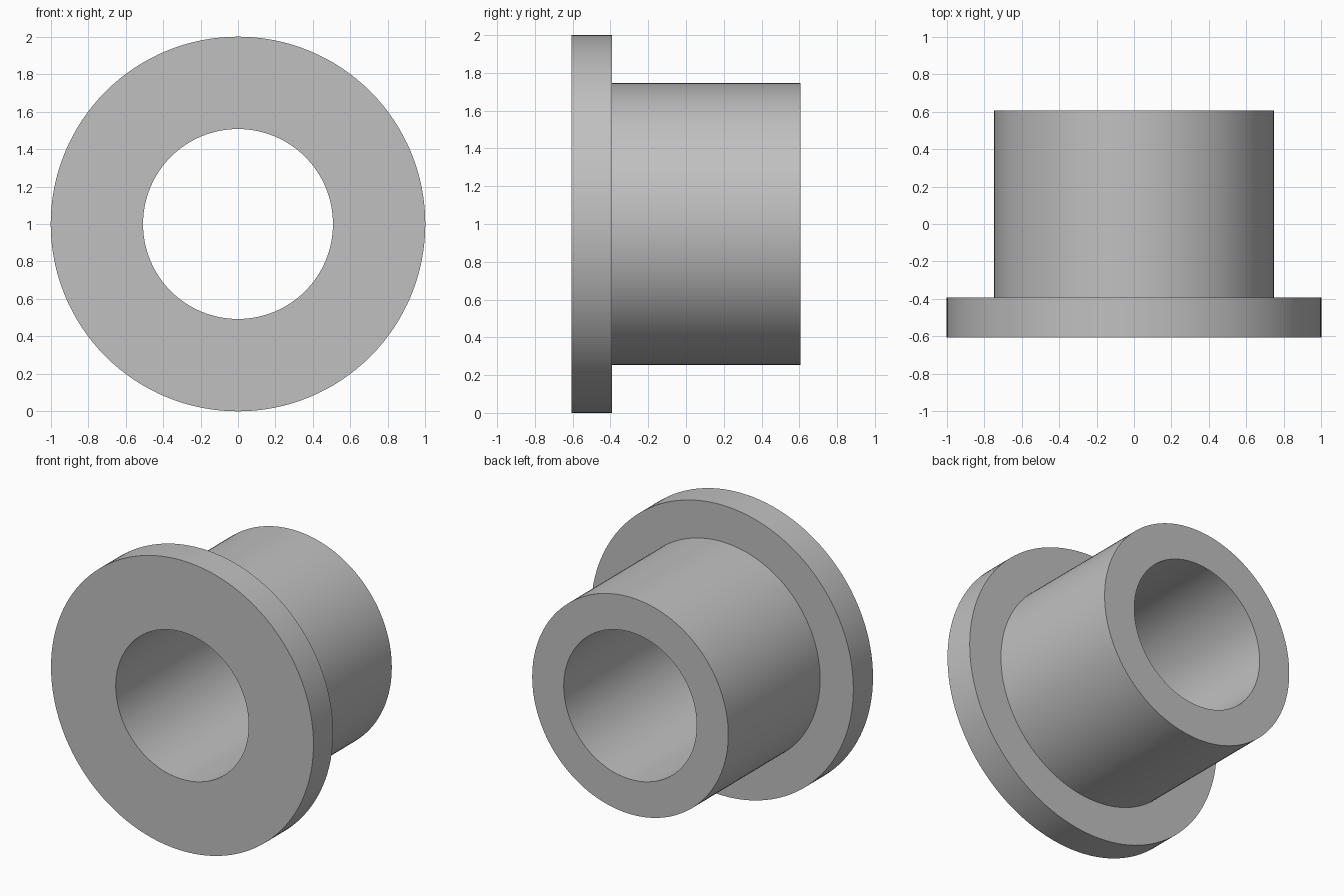
import bpy
import bmesh
from math import cos, sin, tau, radians

SEGMENTS = 128
BORE, BARREL, FLANGE = 0.507, 0.747, 1.0
FRONT, STEP, BACK = -0.607, -0.393, 0.607

cube = bpy.data.objects.get("Cube")
if cube:
    bpy.data.objects.remove(cube, do_unlink=True)

# Plain grey metal
grey = bpy.data.materials.new("grey_metal")
grey.use_nodes = True
colour = (0.53, 0.53, 0.53, 1.0)
grey.diffuse_color = colour
grey.node_tree.nodes["Principled BSDF"].inputs["Base Color"].default_value = colour


def lathe(name, profile, material):
    """Revolve a closed (radius, y) profile around the y axis, centred at z = 1."""
    bm = bmesh.new()
    rings = []
    for i in range(SEGMENTS):
        a = tau * i / SEGMENTS
        rings.append([bm.verts.new((r * cos(a), y, 1 + r * sin(a))) for r, y in profile])
    for i, ring in enumerate(rings):
        following = rings[(i + 1) % SEGMENTS]
        for j in range(len(profile)):
            k = (j + 1) % len(profile)
            bm.faces.new((ring[j], ring[k], following[k], following[j]))
    bmesh.ops.recalc_face_normals(bm, faces=bm.faces)
    mesh = bpy.data.meshes.new(name)
    bm.to_mesh(mesh)
    bm.free()
    mesh.materials.append(material)
    obj = bpy.data.objects.new(name, mesh)
    bpy.context.collection.objects.link(obj)
    bpy.ops.object.select_all(action="DESELECT")
    obj.select_set(True)
    bpy.context.view_layer.objects.active = obj
    bpy.ops.object.shade_smooth_by_angle(angle=radians(30))
    return obj


# Sleeve with a wide flange at the front and a bore right through
lathe("flanged_bushing", [
    (BORE, FRONT), (FLANGE, FRONT), (FLANGE, STEP),
    (BARREL, STEP), (BARREL, BACK), (BORE, BACK),
], grey)
